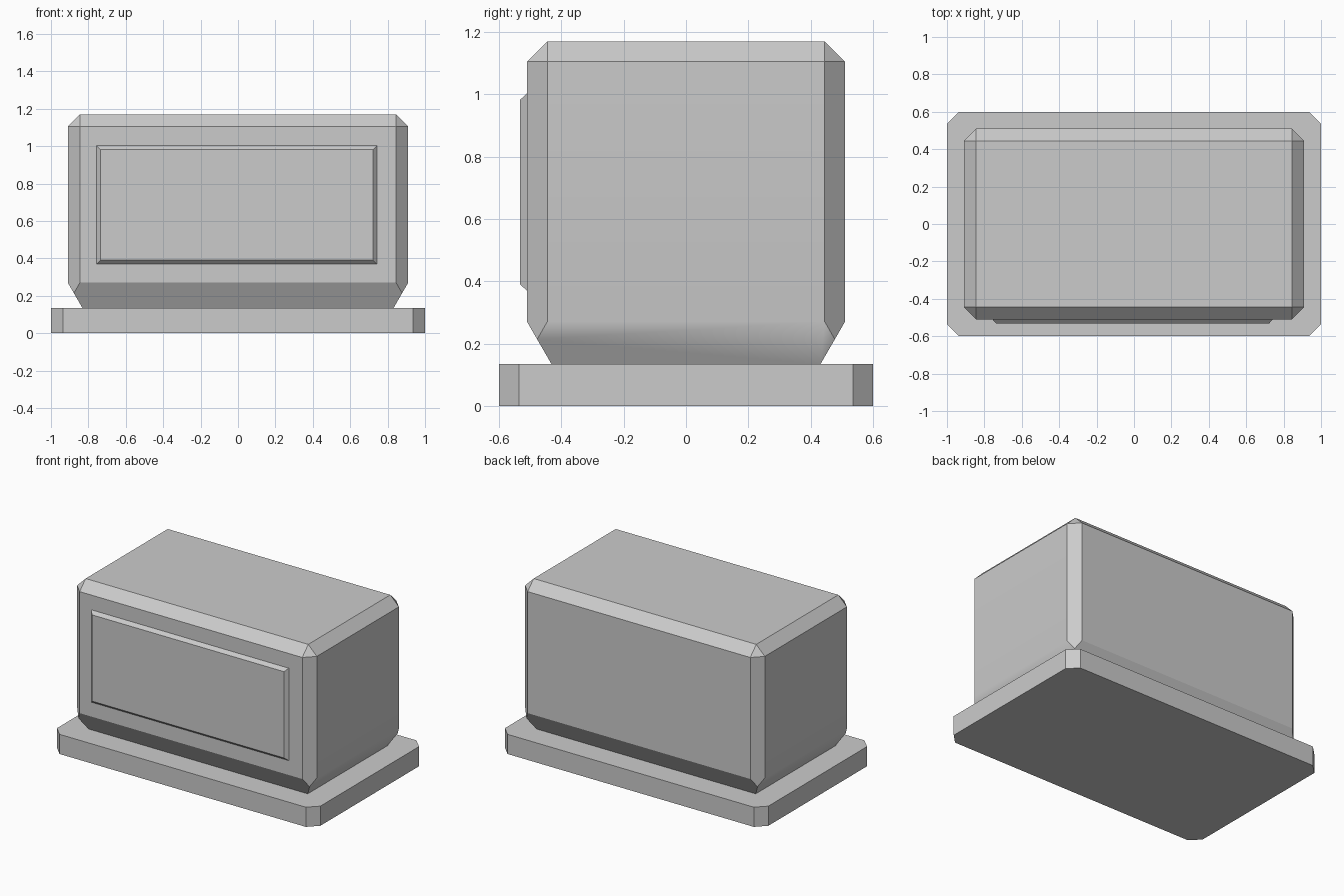
import bpy, bmesh

if "Cube" in bpy.data.objects:
    bpy.data.objects.remove(bpy.data.objects["Cube"])

grey = bpy.data.materials.new("light grey")
grey.diffuse_color = (0.6, 0.6, 0.6, 1)
grey.use_nodes = True
grey.node_tree.nodes["Principled BSDF"].inputs["Base Color"].default_value = grey.diffuse_color


def octagon(x, y, c, z):
    """Rectangle ring with corners cut by c, two points per corner."""
    return [(x - c, -y, z), (x, -y + c, z), (x, y - c, z), (x - c, y, z),
            (-x + c, y, z), (-x, y - c, z), (-x, -y + c, z), (-x + c, -y, z)]


def rectangle(x, y, z):
    """Rectangle ring as doubled corners, so it can join an octagon."""
    return [(sx * x, sy * y, z) for sx, sy in
            ((1, -1), (1, -1), (1, 1), (1, 1), (-1, 1), (-1, 1), (-1, -1), (-1, -1))]


def loft(name, rings):
    """Stack rings into a closed solid and collapse doubled corners."""
    bm = bmesh.new()
    loops = [[bm.verts.new(p) for p in ring] for ring in rings]
    n = len(rings[0])
    for low, high in zip(loops, loops[1:]):
        for i in range(n):
            j = (i + 1) % n
            bm.faces.new((low[i], low[j], high[j], high[i]))
    bm.faces.new(loops[0][::-1])
    bm.faces.new(loops[-1])
    bmesh.ops.remove_doubles(bm, verts=bm.verts, dist=0.0001)
    bmesh.ops.dissolve_limit(bm, angle_limit=0.01, verts=bm.verts, edges=bm.edges)
    bmesh.ops.recalc_face_normals(bm, faces=bm.faces)
    mesh = bpy.data.meshes.new(name)
    bm.to_mesh(mesh)
    bm.free()
    mesh.materials.append(grey)
    obj = bpy.data.objects.new(name, mesh)
    bpy.context.collection.objects.link(obj)
    return obj


# Base slab with cut corners
loft("base_slab", [octagon(1, 0.6, 0.065, z) for z in (0, 0.135)])

# Body: tapered foot, cut vertical corners, bevelled top
body = loft("body", [
    rectangle(0.832, 0.432, 0.135),
    rectangle(0.8775, 0.4775, 0.2137),
    octagon(0.91, 0.51, 0.065, 0.27),
    octagon(0.91, 0.51, 0.065, 1.104),
    rectangle(0.845, 0.445, 1.169),
])

# Soft blend between each end wall and its tapered foot; other edges stay sharp
bm = bmesh.new()
bm.from_mesh(body.data)
for f in bm.faces:
    f.smooth = abs(f.normal.x) > 0.8 and f.normal.z < 0.1
for e in bm.edges:
    e.smooth = all(f.smooth for f in e.link_faces)
bm.to_mesh(body.data)
bm.free()
body.modifiers.new("weighted_normals", 'WEIGHTED_NORMAL').keep_sharp = True

# Raised front panel with bevelled rim
panel = loft("front_panel", [
    [(sx * x - 0.007, sz * h, d) for sx, sz in ((1, -1), (1, 1), (-1, 1), (-1, -1))]
    for x, h, d in ((0.75, 0.317, 0), (0.729, 0.296, 0.022))
])
panel.rotation_euler.x = 1.5707963
panel.location = (0, -0.51, 0.686)
